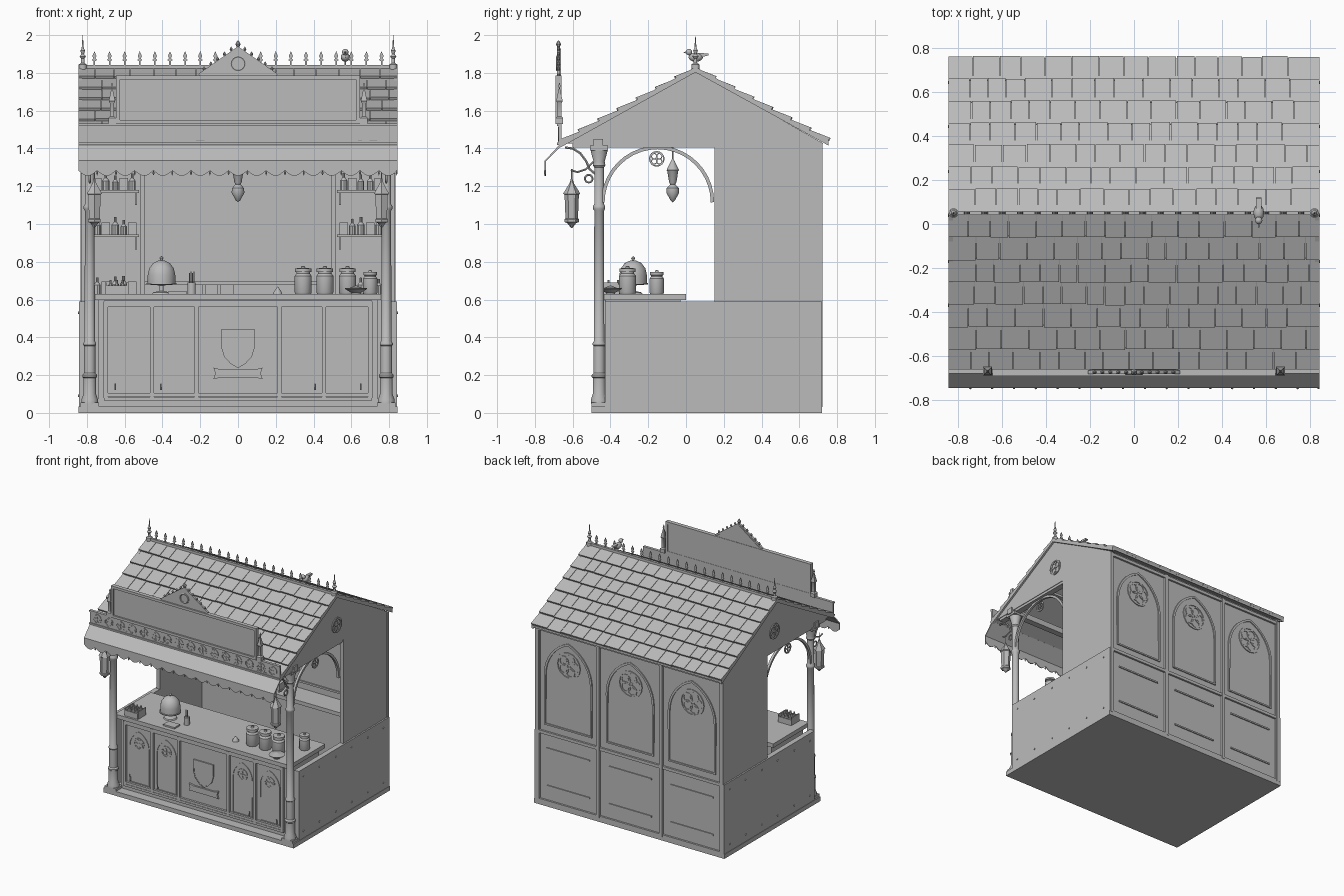
import bpy, bmesh, math, random
from mathutils import Vector as V
random.seed(4)
parts = {}
pi = math.pi

def bm_of(name):
    return parts.setdefault(name, bmesh.new())

def prism(name, pts, f, c0, c1):
    """Extrude a 2D outline between two depths of plane f."""
    bm = bm_of(name)
    a = [bm.verts.new(f(p[0], p[1], c0)) for p in pts]
    b = [bm.verts.new(f(p[0], p[1], c1)) for p in pts]
    bm.faces.new(a)
    bm.faces.new(b[::-1])
    for i in range(len(pts)):
        j = (i + 1) % len(pts)
        bm.faces.new((a[i], b[i], b[j], a[j]))

def plane(axis, pos, s):
    """Map (across, up, outward) to space, facing along y or x."""
    if axis == 'y':
        return lambda a, b, c: V((a, pos + s * c, b))
    return lambda a, b, c: V((pos + s * c, a, b))

def box(name, x0, x1, y0, y1, z0, z1):
    prism(name, [(x0, z0), (x1, z0), (x1, z1), (x0, z1)], plane('y', 0, 1), y0, y1)

def lathe(name, prof, x, y, z=0, n=12, k=1):
    bm = bm_of(name)
    rings = []
    for r, h in prof:
        r = max(r, .0006) * k
        rings.append([bm.verts.new((x + r * math.cos(2 * pi * (i + .5) / n), y + r * math.sin(2 * pi * (i + .5) / n), z + h * k)) for i in range(n)])
    for p, q in zip(rings, rings[1:]):
        for i in range(n):
            j = (i + 1) % n
            bm.faces.new((p[i], p[j], q[j], q[i]))
    bm.faces.new(rings[0])
    bm.faces.new(rings[-1])

def tube(name, pts, f, r, closed=False, n=6):
    """Sweep a round or square section along a flat path."""
    bm = bm_of(name)
    m = len(pts)
    rings = []
    for i in range(m):
        p = V(pts[i])
        a = V(pts[i - 1]) if closed or i else p
        b = V(pts[(i + 1) % m]) if closed or i < m - 1 else p
        t = (b - a).normalized()
        ring = []
        for k in range(n):
            g = 2 * pi * (k + .5) / n
            ring.append(bm.verts.new(f(p.x - t.y * r * math.cos(g), p.y + t.x * r * math.cos(g), r * math.sin(g))))
        rings.append(ring)
    for i in range(m if closed else m - 1):
        p, q = rings[i], rings[(i + 1) % m]
        for k in range(n):
            bm.faces.new((p[k], p[(k + 1) % n], q[(k + 1) % n], q[k]))
    if not closed:
        bm.faces.new(rings[0])
        bm.faces.new(rings[-1])

def arc(a, b, r, g0=0, g1=360, n=16):
    last = n if g1 - g0 == 360 else n + 1
    return [(a + r * math.cos(math.radians(g0 + (g1 - g0) * i / n)), b + r * math.sin(math.radians(g0 + (g1 - g0) * i / n))) for i in range(last)]

def rosette(name, a, b, R, f, t, lobes=4):
    tube(name, arc(a, b, R), f, t, True, 4)
    for i in range(lobes):
        g = 2 * pi * (i + .5) / lobes
        tube(name, arc(a + .5 * R * math.cos(g), b + .5 * R * math.sin(g), R * .38, n=10), f, t * .8, True, 4)

def gothic(name, a, w, z0, zs, f, t):
    R = 1.5 * w
    top = math.degrees(math.acos(-1 / 3)) + .0
    left = arc(a - w + R, zs, R, top, 180, 8)[::-1]
    right = [(2 * a - p, q) for p, q in left[:-1]][::-1]
    tube(name, [(a - w, z0)] + left + right + [(a + w, z0)], f, t, True, 4)

# base and walls
box('base', -.845, .845, -.5, .72, 0, .035)
box('back_wall', -.83, .83, .685, .705, .03, 1.44)
for s in (-1, 1):
    xs = sorted((s * .8, s * .83))
    box('side_wall', *xs, .15, .715, .58, 1.43)
    xs = sorted((s * .8, s * .842))
    box('side_panel', *xs, -.43, .72, .03, .59)
    for y in (-.37, -.17, .04, .24, .445, .645):
        for z in (.09, .53):
            prism('studs', arc(y, z, .007, n=8), plane('x', s * .84, s), 0, .007)
    # side arch and gable
    f = plane('x', s * .795, s)
    tube('side_arch', [(-.44, 1.13)] + arc(-.15, 1.115, .29, 0, 180, 20)[::-1] + [(.14, 1.13)], f, .013, n=4)
    rosette('side_arch', -.155, 1.345, .038, f, .005)
    box('side_beam', *sorted((s * .775, s * .825)), -.6, .71, 1.405, 1.435)
    prism('gable', [(-.64, 1.425), (.73, 1.425), (.05, 1.81)], plane('x', s * .805, s), 0, .025)
    rosette('gable_rosette', .065, 1.575, .056, plane('x', s * .832, s), .007)
    for y, z in ((-.665, 1.43), (.755, 1.44)):
        prism('barge_board', [(.05, 1.832), (y, z), (y, z - .025), (.05, 1.803)], plane('x', s * .825, s), 0, .02)

# back framing, arched windows and lower panels
fb = plane('y', .705, 1)
for x in (-.82, -.28, .28, .82):
    box('back_frame', x - .014, x + .014, .7, .722, .03, 1.43)
for z in (.035, .585, 1.41):
    box('back_frame', -.834, .834, .7, .72, z - .012, z + .012)
for x in (-.55, 0, .55):
    gothic('back_window_trim', x, .205, .655, 1.05, fb, .012)
    rosette('back_window_trim', x, 1.17, .1, fb, .01, 5)
    for z in (.16, .46):
        box('back_slats', x - .19, x + .19, .7, .713, z - .006, z + .006)

# roof boards and shingles
for s, ye, ze in ((-1, -.665, 1.43), (1, .755, 1.44)):
    prism('roof_boards', [(.05, 1.825), (ye, ze), (ye, ze - .015), (.05, 1.805)], plane('x', 0, 1), -.84, .84)
    rows = 7
    slope = lambda t, h: (.05 + (ye - .05) * t + s * h * .49, 1.822 + (ze - 1.822) * t + h * .87)
    for i in range(rows):
        x = -.845
        while x < .845:
            w = random.uniform(.08, .13)
            e = x + w if x + w < .80 else .845
            t1 = (i + 1) / rows + random.uniform(-.004, .004)
            prism('shingles', [slope(i / rows, 0), slope(i / rows, .004), slope(t1, .018), slope(t1, 0)], plane('x', 0, 1), x, e - .003 if e < .845 else e)
            x = e

# ridge cresting and end finials
box('ridge_cap', -.845, .845, .04, .06, 1.815, 1.842)
fr = plane('y', .05, 1)
for i in range(20):
    x = -.76 + i * .08
    spear = [(.004, 1.84), (.004, 1.862), (.014, 1.868), (.005, 1.877), (.011, 1.889), (0, 1.915)]
    prism('ridge_cresting', [(x + a, b) for a, b in spear] + [(x - a, b) for a, b in spear[-2::-1]], fr, -.004, .004)
for x in (-.822, .822):
    lathe('ridge_finial', [(.022, 1.81), (.022, 1.845), (.01, 1.852), (.009, 1.875), (.018, 1.888), (.007, 1.9), (.013, 1.918), (.006, 1.93), (0, 2)], x, .05)

# bird on the ridge
fx = plane('x', .568, 1)
prism('bird_tail', [(.07, 1.88), (.12, 1.893), (.118, 1.903), (.07, 1.905)], fx, -.012, .012)
lathe('bird_legs', [(.004, 1.84), (.004, 1.87)], .568, .05, n=6)
prism('bird_beak', [(.002, 1.903), (-.016, 1.908), (.002, 1.915)], fx, -.004, .004)
for y, z, r, ly in ((.052, 1.883, .024, 1.6), (.016, 1.91, .017, 1)):
    new = bmesh.ops.create_uvsphere(bm_of('bird_body'), u_segments=12, v_segments=8, radius=r)['verts']
    for v in new:
        v.co = V((.568 + v.co.x, y + v.co.y * ly, z + v.co.z))

# fascia, awning and scalloped valance
box('fascia', -.845, .845, -.674, -.66, 1.42, 1.53)
for z in (1.425, 1.525):
    box('fascia_trim', -.845, .845, -.682, -.66, z - .006, z + .006)
for i in range(16):
    rosette('fascia_rosettes', -.78 + i * .104, 1.475, .035, plane('y', -.674, -1), .005)
prism('awning', [(-.66, 1.43), (-.748, 1.335), (-.742, 1.33), (-.655, 1.42)], plane('x', 0, 1), -.845, .845)
n = 17
w = 1.69 / n
edge = [(-.845, 1.335)]
for i in range(n):
    edge += [(-.845 + (i + t / 8) * w, 1.283 - .028 * math.sin(pi * t / 8)) for t in range(8)]
    lathe('valance_tassels', [(.003, 1.285), (.006, 1.268), (0, 1.258)], -.845 + (i + 1) * w if i < n - 1 else .84, -.747, n=6)
prism('valance', edge + [(.845, 1.283), (.845, 1.335)], plane('y', -.745, -1), -.003, .003)

# sign board with pediment
fs = plane('y', -.675, -1)
box('sign_board', -.64, .64, -.68, -.662, 1.53, 1.785)
for z in (1.54, 1.775):
    box('sign_frame', -.645, .645, -.692, -.66, z - .01, z + .01)
for x in (-.635, .635):
    box('sign_frame', x - .01, x + .01, -.692, -.66, 1.53, 1.785)
    lathe('sign_pinnacle', [(.028, 1.53), (.028, 1.56), (.016, 1.57), (.016, 1.64), (.024, 1.65), (.004, 1.72), (.008, 1.73), (0, 1.75)], x + math.copysign(.032, x), -.67, n=4)
prism('pediment', [(-.2, 1.785), (.2, 1.785), (0, 1.93)], fs, -.012, .006)
tube('pediment_trim', [(-.205, 1.787), (0, 1.932), (.205, 1.787)], fs, .012, n=4)
tube('pediment_trim', arc(0, 1.85, .036), plane('y', -.682, -1), .006, True)
for i in range(-5, 6):
    lathe('pediment_beads', [(.004, -.012), (.01, 0), (.004, .01), (0, .014)], i * .036, -.675, 1.952 - abs(i) * .026, 8, 1.5 if i == 0 else .9)

# columns with brackets and hanging lanterns
box('front_beam', -.84, .84, -.49, -.44, 1.405, 1.45)
lantern = [(.004, -.235), (.012, -.225), (.024, -.21), (.038, -.205), (.038, -.19), (.033, -.185), (.038, -.06), (.045, -.055), (.04, -.045), (.012, 0), (.008, .012), (.003, .03), (.003, .075)]
for s in (-1, 1):
    x = s * .785
    box('column_base', x - .05, x + .05, -.5, -.41, .03, .055)
    lathe('column', [(.045, .05), (.045, .07), (.034, .1), (.034, .185), (.04, .19), (.04, .2), (.031, .21), (.031, .355), (.035, .36), (.035, .37), (.028, .38), (.026, 1.07), (.033, 1.08), (.033, 1.095), (.026, 1.105), (.026, 1.3), (.034, 1.31), (.03, 1.33), (.045, 1.385), (.045, 1.4)], x, -.46, n=16)
    box('column_capital', x - .048, x + .048, -.508, -.412, 1.39, 1.415)
    box('column_capital', x - .022, x + .022, -.485, -.44, 1.41, 1.465)
    f = plane('x', x, 1)
    tube('lantern_bracket', [(-.64, 1.405), (-.6, 1.4), (-.56, 1.375), (-.53, 1.335), (-.51, 1.29), (-.48, 1.265)], f, .007)
    tube('lantern_bracket', [(-.49, 1.33), (-.53, 1.29), (-.575, 1.275), (-.61, 1.285)], f, .006)
    tube('lantern_bracket', arc(-.515, 1.24, .02), f, .006, True)
    lathe('lantern', lantern, s * .76, -.605, 1.215, 6)
lathe('center_lamp', [(0, 1.115), (.012, 1.125), (.035, 1.165), (.033, 1.19), (.014, 1.21), (.02, 1.22), (.03, 1.28), (.034, 1.285), (.012, 1.33), (.004, 1.345), (.004, 1.44)], 0, -.07)
box('lamp_beam', -.8, .8, -.09, -.05, 1.425, 1.445)

# counter and front panelling
box('counter_body', -.74, .74, -.425, -.03, .03, .6)
box('counter_top', -.775, .775, -.455, 0, .598, .63)
fc = plane('y', -.425, -1)
for z in (.075, .095, .57, .585):
    box('counter_rail', -.71, .71, -.442, -.42, z - .009, z + .009)
for x in (-.7, -.455, -.22, .22, .455, .7):
    box('counter_post', x - .011, x + .011, -.445, -.42, .08, .59)
for x in (-.58, -.338, .338, .58):
    gothic('counter_arches', x, .085, .11, .4, fc, .007)
    rosette('counter_arches', x, .43, .042, fc, .005)
    lathe('counter_hooks', [(.006, .12), (.004, .155)], x + math.copysign(.07, x), -.438, n=6)
shield = [(-.085, .44), (-.085, .35), (-.07, .3), (-.035, .262), (0, .242)]
outline = shield + [(-a, b) for a, b in shield[-2::-1]]
prism('shield', outline, fc, 0, .014)
tube('shield_rim', outline, plane('y', -.437, -1), .006, True, 4)
prism('ribbon', [(-.13, .18), (-.1, .185), (.1, .185), (.13, .18), (.12, .21), (.13, .24), (.09, .23), (-.09, .23), (-.13, .24), (-.12, .21)], fc, 0, .014)

# inner shelves, brackets and stock
bottle = [(.02, 0), (.02, .05), (.008, .066), (.008, .09), (0, .091)]
box('back_counter', -.79, .79, .5, .69, .6, .63)
box('wall_rail', -.5, .5, .675, .69, .68, .695)
for s in (-1, 1):
    box('inner_post', s * .505 - .012, s * .505 + .012, .66, .69, .63, 1.43)
    for z in (.93, 1.165):
        box('shelf', *sorted((s * .525, s * .79)), .52, .69, z, z + .014)
        box('shelf_bracket', s * .54 - .005, s * .54 + .005, .53, .55, z - .065, z)
    for z in (.63, .944, 1.179):
        for i, x in enumerate((.56, .605, .65, .7, .745)):
            if (i + int(z * 10)) % 3:
                lathe('shelf_bottles', bottle, s * x, .58, z, 10, random.uniform(.85, 1.05))
            else:
                box('shelf_boxes', s * x - .022, s * x + .022, .56, .61, z, z + .065)
for x in (-.22, -.14, -.06):
    box('shelf_boxes', x - .035, x + .035, .56, .63, .63, .68)

# cake dome, jars and bowl on the counter
lathe('cake_stand', [(.05, 0), (.045, .008), (.012, .015), (.012, .045), (.08, .05), (.08, .058)], -.405, -.28, .63, 20)
lathe('cake_dome', [(.074, .055), (.074, .1), (.066, .135), (.045, .163), (.02, .175), (.006, .178), (.011, .19), (0, .2)], -.405, -.28, .63, 20)
jar = [(.042, 0), (.046, .008), (.046, .095), (.036, .108), (.036, .115), (.044, .117), (.044, .135), (.012, .137), (.01, .146), (0, .148)]
for x, y, k in ((.345, -.31, 1), (.46, -.31, 1), (.58, -.31, 1), (.7, -.155, .85)):
    lathe('jars', jar, x, y, .63, 16, k)
lathe('bowl', [(.025, 0), (.025, .006), (.058, .025), (.06, .03), (.04, .03), (0, .045)], .625, -.4, .63, 16)
lathe('counter_bell', [(.025, 0), (.024, .006), (.008, .03), (0, .04)], .21, -.33, .63)
lathe('straw_cup', [(.022, 0), (.022, .06)], -.245, -.3, .63)
for i in range(4):
    lathe('straws', [(.004, .05), (.004, .11 + .008 * (i % 2))], -.257 + i * .008, -.3 + .006 * (-1) ** i, .63, 6)
box('booklet', -.37, -.27, -.42, -.35, .63, .642)

# bottle crate
for y in (-.435, -.335):
    box('crate', -.7, -.585, y - .004, y + .004, .63, .675)
for x in (-.7, -.585):
    box('crate', x - .004, x + .004, -.435, -.335, .63, .69)
for x in (-.675, -.642, -.61):
    for y in (-.41, -.36):
        lathe('crate_bottles', bottle, x, y, .632, 8, .8)

# turn parts into objects
mat = bpy.data.materials.new('plain grey')
mat.diffuse_color = (.5, .5, .5, 1)
for name, bm in parts.items():
    bmesh.ops.recalc_face_normals(bm, faces=bm.faces)
    me = bpy.data.meshes.new(name)
    bm.to_mesh(me)
    bm.free()
    me.materials.append(mat)
    ob = bpy.data.objects.new(name, me)
    bpy.context.collection.objects.link(ob)
    ob.select_set(True)
    bpy.context.view_layer.objects.active = ob
bpy.ops.object.shade_smooth_by_angle(angle=math.radians(35))
